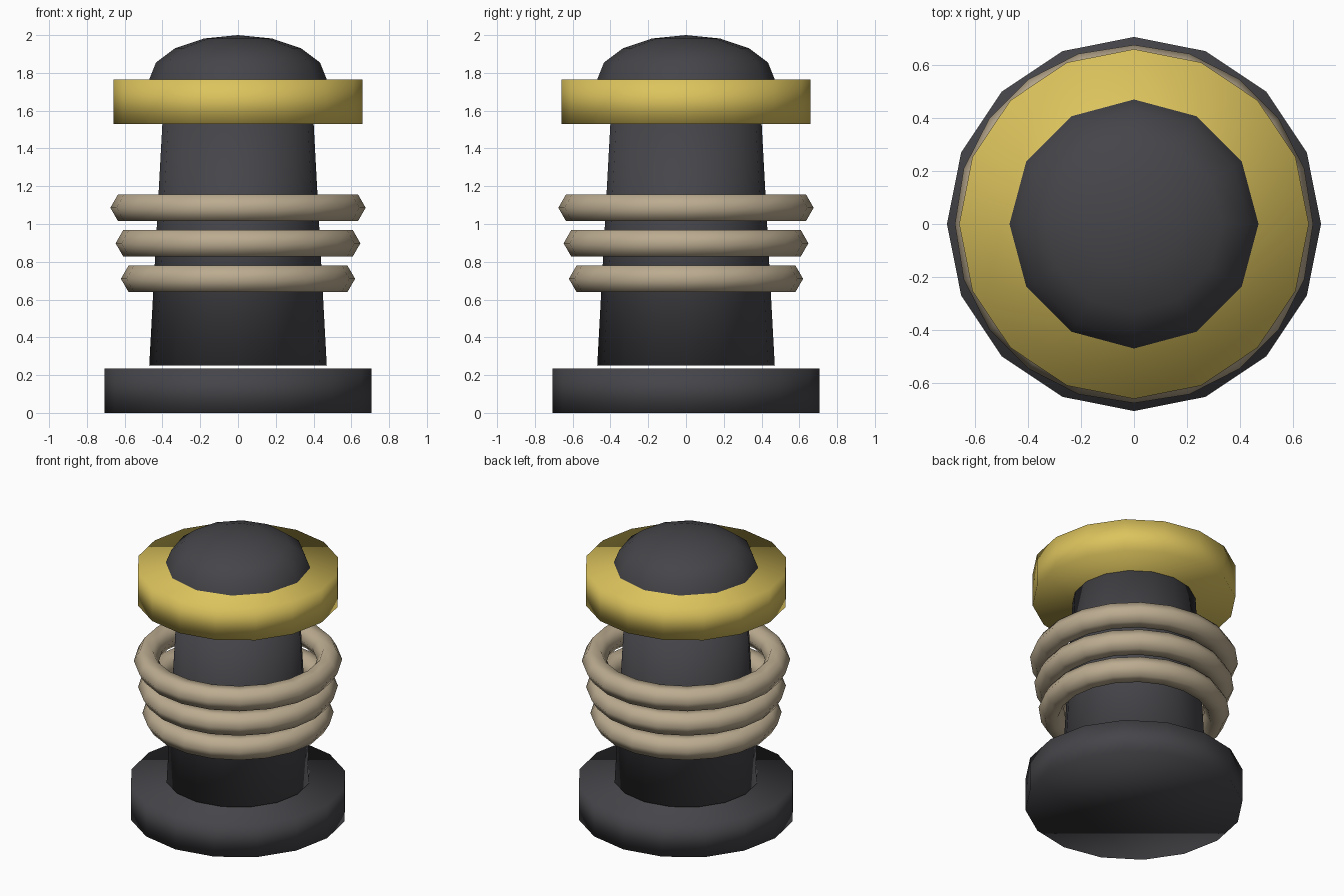
import bpy, bmesh
from math import pi, sin, cos

if "Cube" in bpy.data.objects:
    bpy.data.objects.remove(bpy.data.objects["Cube"])


def material(name, rgb):
    m = bpy.data.materials.new(name)
    m.diffuse_color = (*rgb, 1)
    m.use_nodes = True
    m.node_tree.nodes["Principled BSDF"].inputs["Base Color"].default_value = m.diffuse_color
    return m


DARK = material("dark_metal", (0.06, 0.06, 0.068))
GOLD = material("yellow_paint", (0.72, 0.55, 0.11))
ROPE = material("rope_tan", (0.50, 0.41, 0.28))


def finish(ob, name, mat):
    ob.name = name
    ob.data.materials.append(mat)
    ob.data.shade_smooth()


def drum(name, r1, r2, z0, z1, mat, sides=16):
    bpy.ops.mesh.primitive_cone_add(vertices=sides, radius1=r1, radius2=r2,
                                    depth=z1 - z0, location=(0, 0, (z0 + z1) / 2))
    finish(bpy.context.object, name, mat)


# base plate, tapered post and cap collar
drum("base", 0.706, 0.706, 0, 0.235, DARK)
drum("post", 0.47, 0.40, 0.25, 1.54, DARK)
drum("collar", 0.66, 0.66, 1.53, 1.765, GOLD)

# flattened dome on top
bm = bmesh.new()
n, rings = 12, 4
rows = []
for i in range(rings):
    a = i * pi / 2 / rings
    rows.append([bm.verts.new((0.47 * cos(a) * cos(2 * pi * k / n),
                               0.47 * cos(a) * sin(2 * pi * k / n),
                               1.765 + 0.235 * sin(a))) for k in range(n)])
tip = bm.verts.new((0, 0, 2.0))
for k in range(n):
    j = (k + 1) % n
    for lo, hi in zip(rows, rows[1:]):
        bm.faces.new((lo[k], lo[j], hi[j], hi[k]))
    bm.faces.new((rows[-1][k], rows[-1][j], tip))
mesh = bpy.data.meshes.new("dome")
bm.to_mesh(mesh)
bm.free()
dome = bpy.data.objects.new("dome", mesh)
bpy.context.collection.objects.link(dome)
finish(dome, "dome", DARK)

# three loose rope coils, widening upwards
for i in range(3):
    bpy.ops.mesh.primitive_torus_add(major_segments=20, minor_segments=6,
                                     major_radius=0.538 + 0.028 * i, minor_radius=0.082,
                                     location=(0, 0, 0.71 + 0.188 * i))
    finish(bpy.context.object, f"rope_coil_{i + 1}", ROPE)
